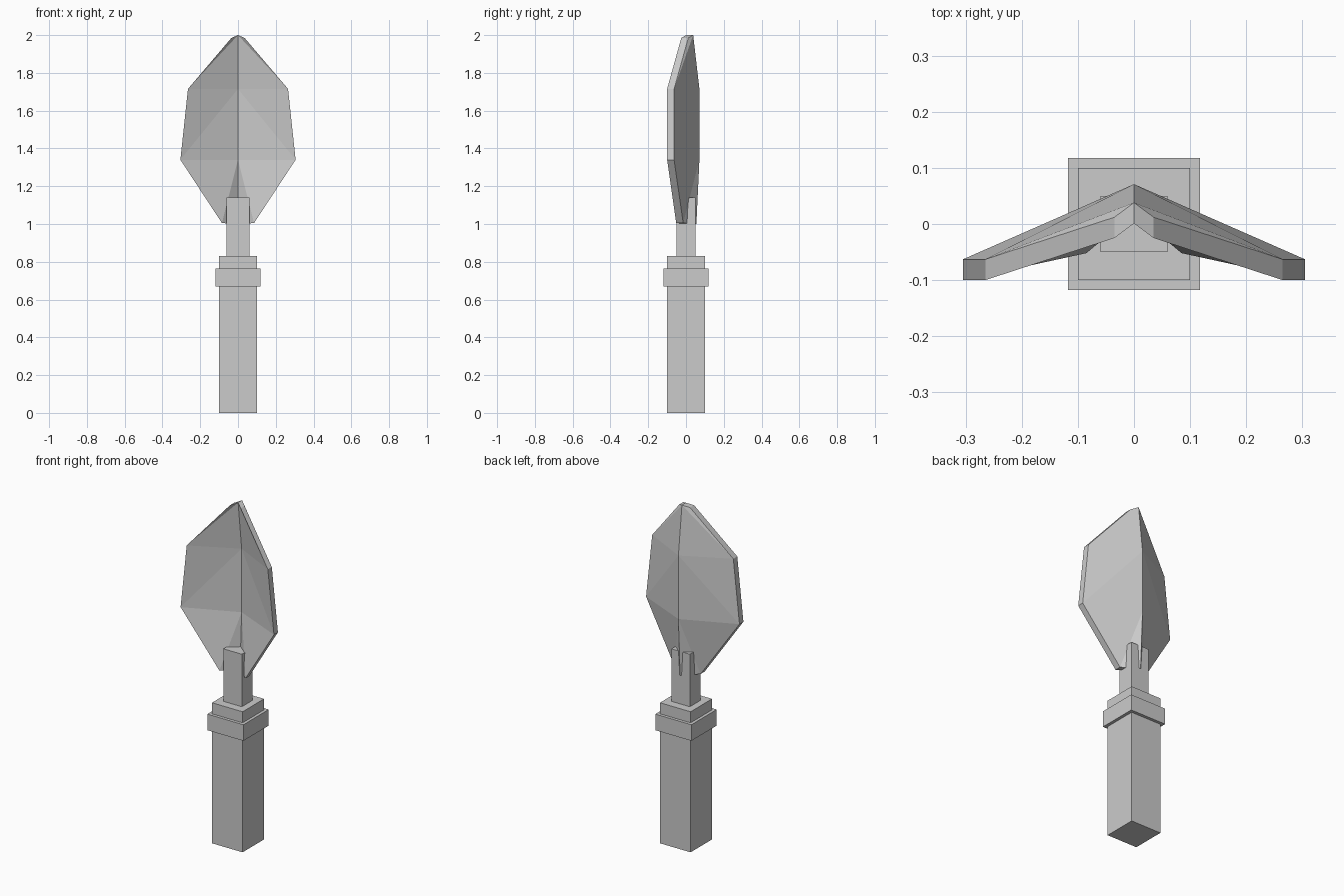
import bpy
import bmesh

cube = bpy.data.objects.get("Cube")
if cube:
    bpy.data.objects.remove(cube, do_unlink=True)

# One plain grey for the whole tool
GREY = (0.6, 0.6, 0.6, 1.0)
grey = bpy.data.materials.new("plain_grey")
grey.use_nodes = True
grey.diffuse_color = GREY
for node in grey.node_tree.nodes:
    if node.type == "BSDF_PRINCIPLED":
        node.inputs["Base Color"].default_value = GREY
        node.inputs["Roughness"].default_value = 0.8


def finish(name, bm):
    bmesh.ops.recalc_face_normals(bm, faces=bm.faces)
    mesh = bpy.data.meshes.new(name)
    bm.to_mesh(mesh)
    bm.free()
    mesh.materials.append(grey)
    obj = bpy.data.objects.new(name, mesh)
    bpy.context.collection.objects.link(obj)
    return obj


def block(name, half_x, half_y, bottom, top):
    bm = bmesh.new()
    bmesh.ops.create_cube(bm, size=2)
    for v in bm.verts:
        v.co.x *= half_x
        v.co.y *= half_y
        v.co.z = top if v.co.z > 0 else bottom
    return finish(name, bm)


# Handle, collar and the tang that holds the blade
block("handle", 0.1, 0.1, 0, 0.83)
block("collar", 0.118, 0.118, 0.67, 0.765)
block("tang", 0.06, 0.05, 0.83, 1.14)

# Blade: ridge (y, z) and rim (x, y, z) on the back surface, bottom to tip
THICKNESS = 0.037
RIDGE = [(0.055, 1.0), (0.071, 1.34), (0.071, 1.715), (0.038, 2.0)]
RIM = [(0.085, -0.015, 1.005), (0.305, -0.063, 1.34),
       (0.265, -0.063, 1.715), (0.035, 0.012, 1.985)]


def build_blade():
    bm = bmesh.new()
    layers = []
    for offset in (0, -THICKNESS):
        ridge = [bm.verts.new((0, y + offset, z)) for y, z in RIDGE]
        rims = [[bm.verts.new((side * x, y + offset, z)) for x, y, z in RIM]
                for side in (-1, 1)]
        layers.append((ridge, rims))
        # Folded faces running from the ridge out to each rim
        for rim in rims:
            for i in range(len(RIDGE) - 1):
                bm.faces.new((ridge[i], ridge[i + 1], rim[i]))
                bm.faces.new((rim[i], ridge[i + 1], rim[i + 1]))
    # Narrow wall joining the back and front surfaces all around
    loops = []
    for ridge, (right, left) in layers:
        loops.append([ridge[0]] + left + [ridge[-1]] + right[::-1])
    back, front = loops
    for i in range(len(back)):
        j = (i + 1) % len(back)
        bm.faces.new((back[i], back[j], front[j], front[i]))
    return finish("blade", bm)


build_blade()
